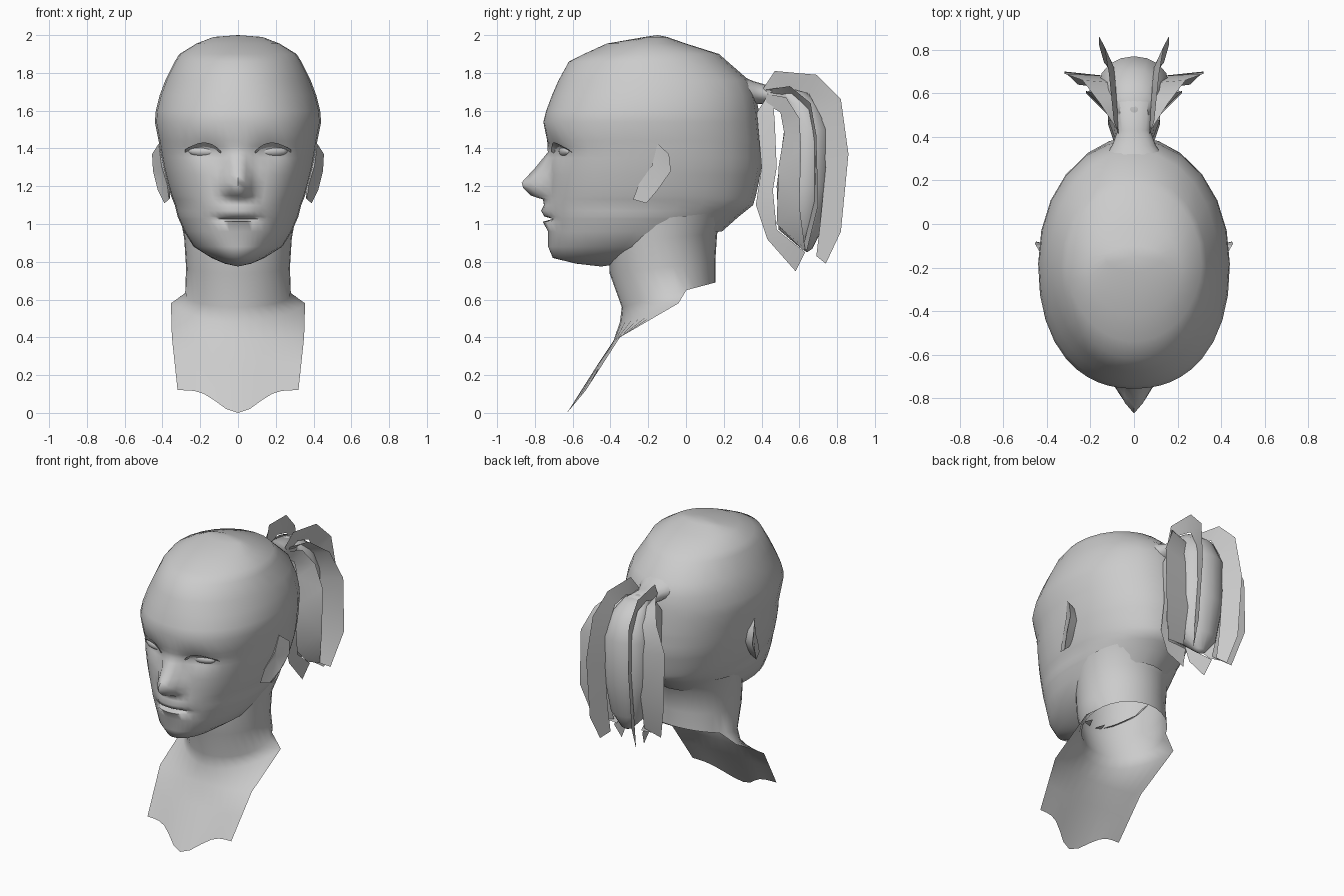
import bpy, bmesh, math
from mathutils import Matrix

old = bpy.data.objects.get("Cube")
if old:
    bpy.data.objects.remove(old)

clay = bpy.data.materials.new("plain_grey")
clay.use_nodes = True
clay.diffuse_color = (0.6, 0.6, 0.6, 1)
clay.node_tree.nodes["Principled BSDF"].inputs["Base Color"].default_value = (0.6, 0.6, 0.6, 1)


def finish(name, bm, mirror=False, angle=60, orient=True):
    """Turn a bmesh into a named, shaded object."""
    if orient:
        bmesh.ops.recalc_face_normals(bm, faces=bm.faces)
    mesh = bpy.data.meshes.new(name)
    bm.to_mesh(mesh)
    bm.free()
    mesh.materials.append(clay)
    obj = bpy.data.objects.new(name, mesh)
    bpy.context.collection.objects.link(obj)
    bpy.ops.object.select_all(action='DESELECT')
    obj.select_set(True)
    bpy.context.view_layer.objects.active = obj
    bpy.ops.object.shade_smooth_by_angle(angle=math.radians(angle))
    if mirror:
        mod = obj.modifiers.new("other_side", 'MIRROR')
        mod.use_mirror_merge = False


def loft(rows, closed=True, first=None, last=None, bm=None):
    """Skin rows of points, with an optional pole at either end."""
    bm = bm or bmesh.new()
    grid = [[bm.verts.new(p) for p in row] for row in rows]
    count = len(grid[0])
    steps = count if closed else count - 1
    for a, b in zip(grid, grid[1:]):
        for i in range(steps):
            j = (i + 1) % count
            bm.faces.new((a[i], a[j], b[j], b[i]))
    for pole, row in ((first, grid[0]), (last, grid[-1])):
        if pole:
            tip = bm.verts.new(pole)
            for i in range(steps):
                bm.faces.new((row[i], row[(i + 1) % count], tip))
    return bm


def lerp(table, z):
    """Look up a descending table, holding its end values."""
    if z >= table[0][0]:
        return table[0][1:]
    for a, b in zip(table, table[1:]):
        if z >= b[0]:
            f = (a[0] - z) / (a[0] - b[0])
            return [u + (v - u) * f for u, v in zip(a[1:], b[1:])]
    return table[-1][1:]


# Skull: height, front, back, half width
SKULL = [
    (1.99, -.22, -.1, .13), (1.955, -.42, 0, .22), (1.9, -.54, .175, .31),
    (1.86, -.62, .22, .335), (1.76, -.675, .335, .385), (1.68, -.71, .37, .415),
    (1.6, -.74, .385, .435), (1.54, -.755, .39, .44), (1.44, -.735, .4, .42),
    (1.38, -.72, .4, .41), (1.3, -.72, .4, .395), (1.22, -.73, .385, .375),
    (1.15, -.735, .37, .355), (1.1, -.74, .355, .335), (1.04, -.735, .28, .32),
    (.96, -.73, .19, .285), (.88, -.73, .08, .235), (.82, -.705, -.12, .14),
    (.79, -.58, -.3, .07)]
NOSE = [(1.44, 0), (1.38, .012), (1.22, .14), (1.19, .13), (1.15, .085), (1.13, .02), (1.11, 0)]
LIPS = [(1.12, 0), (1.07, .03), (1.04, .015), (1.027, -.03), (1.012, .025), (.96, 0)]
# Squareness of the front half by height
SQUARENESS = [(1.95, 1.9), (1.75, 2.05), (1.5, 2.3), (1.3, 2.45), (1.1, 2.3), (.9, 2.1)]
BACK_POWER = 2.05


def relief(x, z):
    """How far the face features stand forward."""
    x = abs(x)
    nose_width = .055 + .045 * min(1, max(0, (1.44 - z) / .25))
    nose = lerp(NOSE, z)[0] * max(0, 1 - (x / nose_width) ** 1.3)
    lips = lerp(LIPS, z)[0] * max(0, 1 - (x / .13) ** 2)
    socket = .035 * math.exp(-((x - .17) / .08) ** 2 - ((z - 1.385) / .045) ** 2)
    return nose + lips - socket


def face_y(x, z):
    """Depth of the front of the face."""
    front, back, width = lerp(SKULL, z)
    power = lerp(SQUARENESS, z)[0]
    middle = (front + back) / 2
    curve = max(0, 1 - (abs(x) / width) ** power) ** (1 / power)
    return middle + (front - middle) * curve - relief(x, z)


# Head, with columns packed closer around the face
half = [0, 4, 8, 13, 19, 26, 34, 43, 54, 66, 78, 90, 105, 120, 135, 150, 165, 180]
angles = half + [-a for a in half[-2:0:-1]]
extra = [1.41, 1.35, 1.26, 1.19, 1.13, 1.07, 1.027, 1.012]
rows = []
for z in sorted([row[0] for row in SKULL] + extra, reverse=True):
    front, back, width = lerp(SKULL, z)
    ring = []
    for a in angles:
        s, c = math.sin(math.radians(a)), math.cos(math.radians(a))
        power = lerp(SQUARENESS, z)[0] if abs(a) < 91 else BACK_POWER
        x = math.copysign(width * abs(s) ** (2 / power), s)
        y = (front + back) / 2 - (back - front) / 2 * math.copysign(abs(c) ** (2 / power), c)
        if abs(a) < 80:
            y -= relief(x, z)
        ring.append((x, y, z))
    rows.append(ring)
bm = loft(rows, first=(0, -.15, 2), last=(0, -.45, .775))
bmesh.ops.recalc_face_normals(bm, faces=bm.faces)
# open the skull where the neck enters it
hidden = []
for face in bm.faces:
    c = face.calc_center_median()
    if c.z < 1 and (c.x / .26) ** 2 + ((c.y + .12) / .255) ** 2 < 1:
        hidden.append(face)
bmesh.ops.delete(bm, geom=hidden, context='FACES')
finish("head", bm, angle=75, orient=False)


# Neck: half width, front y and z, back y and z
def neck_point(a, width, fy, fz, by, bz):
    f = (1 + math.cos(a)) / 2
    return (width * math.sin(a), by + (fy - by) * f, bz + (fz - bz) * f)


COLLAR = (.28, -.34, .56, .155, .69)
neck_rows = [(.305, -.42, 1.0, .265, 1.07), (.285, -.41, .9, .165, .95),
             (.275, -.405, .74, .155, .8), COLLAR]
bm = loft([[neck_point(i * math.tau / 32, *row) for i in range(32)] for row in neck_rows])

# Chest, hung from the front half of the collar: outer edge, centre y and z, curve powers
front_half = [i * math.tau / 32 for i in range(-8, 9)]
rows = [[neck_point(a, *COLLAR) for a in front_half]]
for edge, cy, cz, p, q in [((.355, -.04, .58), -.35, .48, 2, .7),
                           ((.35, -.35, .4), -.385, .38, 2, 1),
                           ((.335, -.44, .26), -.465, .26, 2, 1),
                           ((.32, -.53, .12), -.63, 0, 0, 2)]:
    row = []
    for a in front_half:
        t = math.sin(a)
        # the lowest row dips to a rounded point
        bulge = max(0, 1 - t ** p) if p else (1 + math.cos(math.pi * t)) / 2
        f = bulge ** q
        row.append((edge[0] * t, edge[1] + (cy - edge[1]) * f, edge[2] + (cz - edge[2]) * f))
    rows.append(row)
loft(rows, closed=False, bm=bm)

# Slope from the back of the neck to each shoulder
for side in (-1, 1):
    slope = [neck_point(side * i * math.tau / 32, *COLLAR) for i in (8, 9, 10)]
    shoulder = (side * .355, -.04, .58)
    for a, b in zip(slope, slope[1:]):
        bm.faces.new([bm.verts.new(p) for p in (a, b, shoulder)])
bmesh.ops.remove_doubles(bm, verts=bm.verts, dist=.001)
finish("neck_and_chest", bm, angle=75)

# Ears: a rim around a dished centre, running back into the skull
rim = [(.42, -.15, 1.425), (.455, -.09, 1.37), (.45, -.08, 1.28), (.425, -.15, 1.18),
       (.39, -.21, 1.11), (.365, -.28, 1.13), (.375, -.25, 1.21), (.405, -.18, 1.31)]
root = [(.36, y * .7 - .05, z * .8 + .25) for x, y, z in rim]
finish("ear", loft([root, rim], last=(.405, -.165, 1.27)), mirror=True, angle=50)

# Eyeballs
bm = bmesh.new()
place = (Matrix.Translation((.18, face_y(.18, 1.385) + .014, 1.385))
         @ Matrix.Rotation(.25, 4, 'Z') @ Matrix.Diagonal((.085, .03, .03, 1)))
bmesh.ops.create_uvsphere(bm, u_segments=16, v_segments=10, radius=1, matrix=place)
finish("eye", bm, mirror=True)

# Upper eyelids: an arched shelf over each eye
upper, lower = [], []
for i in range(9):
    t = i / 8
    x = .09 + .19 * t
    z = 1.385 + .01 * t + .042 * math.sin(math.pi * t ** .85)
    y = face_y(x, z)
    upper.append((x, y - .012, z))
    lower.append((x, y + .015, z - .022))
finish("eyelid", loft([upper, lower], closed=False), mirror=True)


def oval(cy, cz, rx, ry, rz):
    """Sixteen points around an oval lying flat (rz = 0) or upright (ry = 0)."""
    return [(rx * math.cos(a), cy + ry * math.sin(a), cz + rz * math.sin(a))
            for a in (i * math.tau / 16 for i in range(16))]


# Ponytail root, tapering out of the skull
rows = [oval(y, z, rx, 0, rz) for y, z, rx, rz in
        [(.29, 1.7, .15, .085), (.36, 1.695, .1, .06), (.43, 1.685, .075, .05), (.56, 1.68, .09, .05)]]
finish("ponytail_root", loft(rows, last=(0, .6, 1.67)))

# Ponytail core: height, front, back, half width
rows = [oval((f + b) / 2, z, w, (b - f) / 2, 0) for z, f, b, w in
        [(1.71, .46, .62, .08), (1.64, .5, .71, .12), (1.5, .52, .77, .16),
         (1.2, .48, .765, .16), (.97, .49, .72, .13), (.87, .61, .67, .04)]]
finish("ponytail_core", loft(rows, first=(0, .52, 1.735), last=(0, .64, .85)))


def lock(name, edges, reaches, ramp=2):
    """A flat curved lock of hair between two side profiles."""
    rows = []
    for path, reach in zip(edges, reaches):
        row = []
        for i, (y, z) in enumerate(path):
            spread = min(1, i / ramp) * (.75 if i == len(path) - 1 else 1)
            row.append((.07 + (reach - .07) * spread, y, z))
        rows.append(row)
    finish(name, loft(rows, closed=False), mirror=True, orient=False)


# Locks of the ponytail, from the rear round to the front
lock("rear_lock", [
    [(.43, 1.67), (.54, 1.72), (.65, 1.69), (.72, 1.56), (.74, 1.3), (.71, 1), (.69, .83)],
    [(.41, 1.72), (.47, 1.81), (.69, 1.79), (.82, 1.66), (.86, 1.37), (.82, .96), (.74, .79)]],
    (.1, .16), ramp=4)
lock("side_lock", [
    [(.42, 1.71), (.55, 1.73), (.66, 1.64), (.69, 1.47), (.7, 1.1), (.64, .86)],
    [(.42, 1.68), (.56, 1.69), (.65, 1.6), (.68, 1.42), (.68, 1.12), (.62, .88)]],
    (.32, .13), ramp=3)
lock("lower_side_lock", [
    [(.42, 1.64), (.5, 1.59), (.52, 1.48), (.49, 1.3), (.48, 1), (.62, .86)],
    [(.42, 1.69), (.53, 1.67), (.6, 1.56), (.61, 1.4), (.6, 1.1), (.63, .87)]],
    (.1, .22), ramp=3)
lock("front_lock", [
    [(.42, 1.66), (.375, 1.59), (.4, 1.3), (.37, 1.1), (.43, .92), (.58, .75)],
    [(.46, 1.66), (.47, 1.54), (.48, 1.3), (.46, 1.18), (.48, .97), (.63, .85)]],
    (.09, .12))
